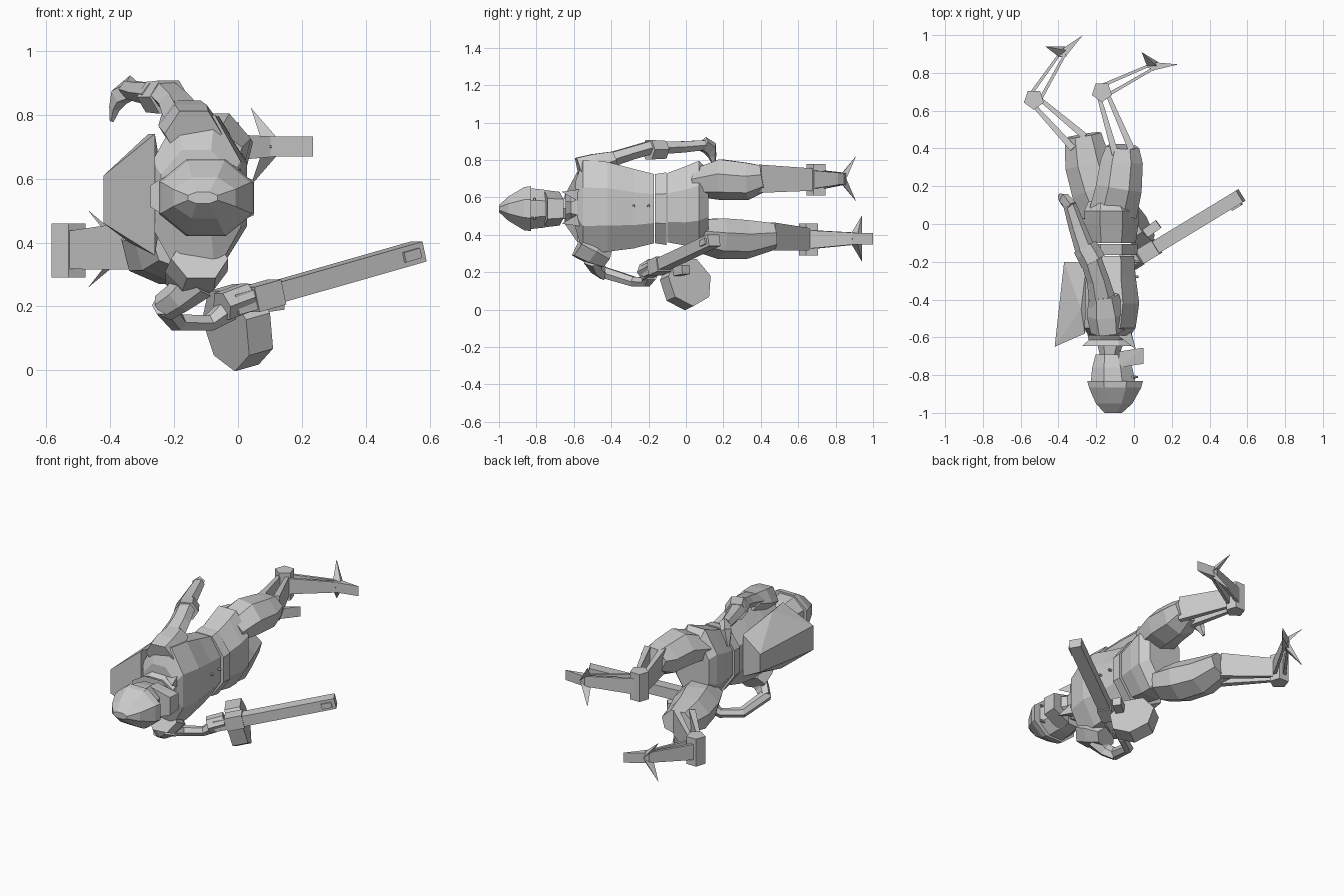
import bpy, bmesh, math
from mathutils import Vector as V


def finish(name, bm):
    bmesh.ops.remove_doubles(bm, verts=bm.verts, dist=0.0005)
    bmesh.ops.recalc_face_normals(bm, faces=bm.faces)
    me = bpy.data.meshes.new(name)
    bm.to_mesh(me)
    bm.free()
    ob = bpy.data.objects.new(name, me)
    bpy.context.collection.objects.link(ob)
    return ob


def loft(name, stations, n=6, ref=(0, 0, 1), flat=False):
    """Stations: (x, y, z, half width along ref, half depth). flat=True keeps rings in the xz plane."""
    bm = bmesh.new()
    pts = [V(s[:3]) for s in stations]
    rings = []
    k = 1 / math.cos(math.pi / n) if n <= 5 else 1
    for i, s in enumerate(stations):
        t = pts[min(i + 1, len(pts) - 1)] - pts[max(i - 1, 0)]
        t = V((0, 1, 0)) if flat else t.normalized()
        side = V(ref)
        side = (side - t * side.dot(t)).normalized()
        up = t.cross(side)
        ring = []
        for j in range(n):
            a = 2 * math.pi * (j + 0.5) / n
            ring.append(bm.verts.new(pts[i] + side * math.cos(a) * s[3] * k + up * math.sin(a) * s[4] * k))
        rings.append(ring)
    for a, b in zip(rings, rings[1:]):
        for j in range(n):
            bm.faces.new((a[j], a[(j + 1) % n], b[(j + 1) % n], b[j]))
    bm.faces.new(rings[0])
    bm.faces.new(rings[-1])
    return finish(name, bm)


def hull(name, pts):
    bm = bmesh.new()
    vs = [bm.verts.new(p) for p in pts]
    r = bmesh.ops.convex_hull(bm, input=vs)
    bmesh.ops.delete(bm, geom=list({g for g in r["geom_interior"] + r["geom_unused"]
                                    if isinstance(g, bmesh.types.BMVert)}), context='VERTS')
    return finish(name, bm)


# Torso, belt and hips, lying along y with the chest toward +x
loft("torso", [(-.13, -.59, .56, .14, .12), (-.13, -.55, .55, .27, .15), (-.12, -.42, .55, .26, .16),
               (-.125, -.28, .54, .23, .145), (-.12, -.17, .54, .20, .13)], 8, flat=True)
loft("belt", [(-.12, -.165, .54, .20, .148), (-.12, -.105, .54, .21, .15)], 8, flat=True)
loft("hips", [(-.12, -.10, .545, .20, .14), (-.12, .0, .555, .23, .155),
              (-.12, .07, .57, .245, .155), (-.13, .12, .57, .19, .12)], 8, flat=True)
for y in (-.28, -.20):
    loft("chest_stud", [(0, y, .555, .008, .008), (.024, y, .555, .006, .006)], 6)

# Neck and flared collar
loft("neck", [(-.13, -.70, .54, .055, .05), (-.12, -.56, .54, .08, .09)], 6, flat=True)
loft("collar", [(-.135, -.645, .545, .09, .15), (-.13, -.615, .545, .08, .12), (-.13, -.56, .55, .12, .13)], 8, flat=True)
for s in (-1, 1):
    hull("collar_point", [(.01, -.665, .545 + s * .085), (-.02, -.55, .545 + s * .02),
                          (-.02, -.56, .545 + s * .10), (-.1, -.58, .545 + s * .09)])

# Head, jaw and helmet
loft("head", [(-.11, -.85, .54, .12, .13), (-.115, -.76, .54, .11, .115), (-.12, -.69, .54, .09, .09)], 8, flat=True)
hull("jaw", [(x, y, .54 + s * w) for s in (-1, 1) for x, y, w in
             ((.05, -.655, .05), (.05, -.74, .055), (-.08, -.675, .09), (-.08, -.76, .10))])
loft("helmet", [(-.10, -.83, .54, .13, .16), (-.10, -.865, .54, .125, .15),
                (-.105, -.95, .54, .07, .105), (-.11, -1.0, .54, .02, .05)], 8, flat=True)
for s in (-1, 1):
    loft("eye", [(-.02, -.81, .54 + s * .05, .009, .009), (.02, -.81, .54 + s * .05, .006, .006)], 6)

# Wedge backpack
hull("backpack", [(-.42, -.65, .61), (-.42, -.65, .46), (-.37, -.20, .59), (-.37, -.20, .48),
                  (-.26, -.58, .74), (-.26, -.58, .36), (-.25, -.20, .68), (-.25, -.20, .42),
                  (-.28, -.45, .74), (-.34, -.45, .40)])

# Relaxed arm on the upper side
loft("shoulder", [(-.14, -.57, .74, .085, .09), (-.15, -.48, .765, .08, .10), (-.16, -.38, .80, .055, .08)], 6)
loft("upper_arm", [(-.16, -.44, .79, .045, .075), (-.19, -.30, .835, .04, .06), (-.23, -.18, .87, .04, .055)], 6)
loft("elbow", [(-.215, -.20, .855, .06, .07), (-.26, -.12, .855, .055, .065)], 6)
loft("forearm", [(-.25, -.16, .865, .04, .055), (-.30, -.02, .87, .035, .045), (-.34, .10, .88, .03, .035)], 6)
loft("hand", [(-.33, .09, .885, .025, .035), (-.37, .13, .86, .025, .035), (-.385, .14, .82, .015, .02),
              (-.395, .15, .78, .006, .008)], 5, ref=(1, 0, 0))

# Bent arm on the lower side, holding the weapon
loft("shoulder", [(-.12, -.57, .35, .08, .09), (-.13, -.50, .31, .075, .10), (-.15, -.43, .27, .055, .08)], 6)
loft("upper_arm", [(-.13, -.50, .28, .055, .065), (-.19, -.48, .225, .035, .05), (-.235, -.44, .195, .03, .045)], 6,
     ref=(0, 1, 0))
loft("forearm", [(-.235, -.46, .205, .035, .035), (-.19, -.28, .15, .03, .032),
                 (-.09, -.21, .148, .028, .03), (-.03, -.19, .19, .04, .045)], 6)
loft("hand", [(-.05, -.22, .20, .05, .05), (.03, -.17, .23, .05, .05)], 6)

# Weapon: long square barrel, sight plate and round drum
a, b = V((-.02, -.205, .205)), V((.565, .15, .372))
d = (b - a).normalized()
up = (V((0, 0, 1)) - d * d.z).normalized()
side = d.cross(up)
if side.y > 0:
    side = -side
loft("barrel", [(*a, .032, .036), (*b, .032, .036)], 4)
c = a + d * .655
hull("sight_plate", [c + d * i * .03 + up * j * .016 + side * k
                     for i in (-1, 1) for j in (-1, 1) for k in (.02, .046)])
c = V((0, 0, .14))
loft("drum", [(*(c - d * .045), .136, .136), (*(c + d * .045), .136, .136)], 7)
c = a + d * .12
loft("drum_mount", [(*(c - d * .05), .04, .042), (*(c + d * .05), .04, .042)], 4)
loft("grip_block", [(.06, -.05, .21, .03, .025), (.13, .0, .215, .025, .025)], 4)

# Legs: thigh, pentagon joint, twin plate shins and clawed feet
legs = (
    dict(thigh=[(-.11, .06, .68, .08, .13), (-.08, .19, .70, .115, .125), (-.065, .33, .69, .105, .115),
                (-.06, .41, .705, .075, .09)],
         start=V((-.055, .38, .70)), knee=V((-.17, .70, .695)), ankle=V((.10, .835, .70)),
         tip=V((.235, .845, .70)), tail=V((.04, .91, .70))),
    dict(thigh=[(-.16, .06, .40, .09, .12), (-.20, .18, .385, .115, .135), (-.245, .32, .38, .11, .125),
                (-.27, .47, .395, .075, .10)],
         start=V((-.29, .43, .39)), knee=V((-.53, .66, .375)), ankle=V((-.375, .905, .38)),
         tip=V((-.27, 1.0, .38)), tail=V((-.47, .94, .38))),
)
Z = V((0, 0, 1))
for leg in legs:
    loft("thigh", leg["thigh"], 7)
    k, an, tip, tail, st = (leg[x] for x in ("knee", "ankle", "tip", "tail", "start"))
    loft("knee_joint", [(*(k - Z * .085), .045, .045), (*(k + Z * .085), .045, .045)], 5, ref=(0, 1, 0))
    n1 = (k - st).normalized().cross(Z)
    n2 = (an - k).normalized().cross(Z)
    for s in (-1, 1):
        p, q = st + n1 * s * .045, k + n1 * s * .022
        loft("shin_plate", [(*p, .075, .018), (*q, .058, .01)], 4)
        p, q = k + n2 * s * .03, an + n2 * s * .012
        loft("lower_shin_plate", [(*p, .05, .009), (*q, .032, .007)], 4)
    # Toe plate and two side claws
    t = (tip - an).normalized()
    m = t.cross(Z)
    hull("toe", [v + Z * s * .031 for s in (-1, 1) for v in (tip, an + m * .022, an - m * .022, an - t * .03)])
    for s in (-1, 1):
        hull("claw", [tail + Z * s * .122, an + m * .025, an - m * .02 + t * .03,
                      an - t * .03 + Z * s * .03, an + t * .02 + Z * s * .03])
